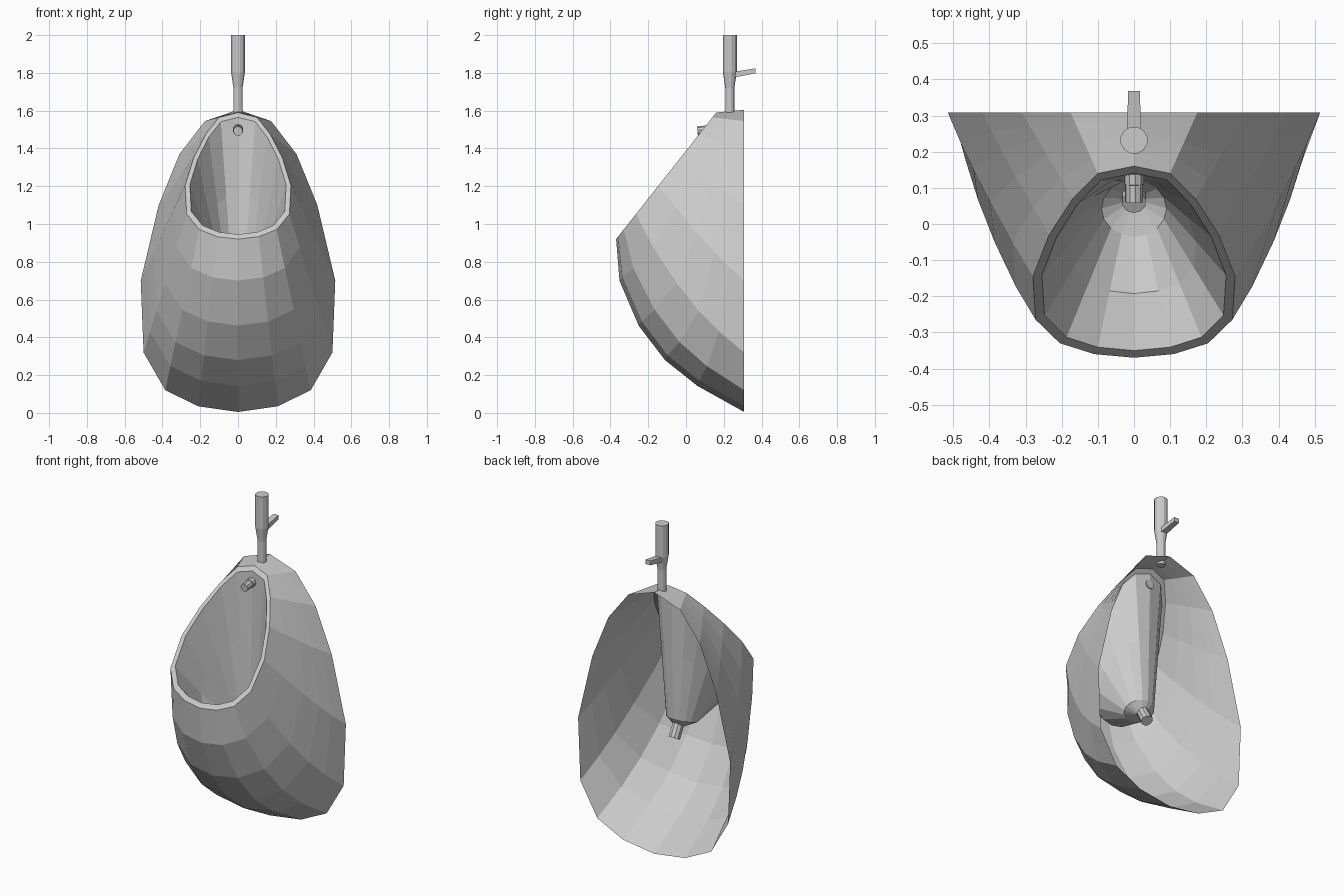
import bpy, bmesh, math
from mathutils import Vector

if "Cube" in bpy.data.objects:
    bpy.data.objects.remove(bpy.data.objects["Cube"])


def make_object(name, bm):
    bmesh.ops.recalc_face_normals(bm, faces=bm.faces)
    mesh = bpy.data.meshes.new(name)
    bm.to_mesh(mesh)
    bm.free()
    ob = bpy.data.objects.new(name, mesh)
    bpy.context.collection.objects.link(ob)
    return ob


def loft(name, rings, cap_start=False, cap_end=False):
    bm = bmesh.new()
    loops = [[bm.verts.new(p) for p in ring] for ring in rings]
    for a, b in zip(loops, loops[1:]):
        n = len(a)
        for i in range(n):
            j = (i + 1) % n
            bm.faces.new((a[i], a[j], b[j], b[i]))
    if cap_start:
        bm.faces.new(loops[0])
    if cap_end:
        bm.faces.new(loops[-1])
    return make_object(name, bm)


def closed(half):
    """Mirror a top-to-bottom half outline across x = 0."""
    return half + [Vector((-p.x, p.y, p.z)) for p in half[-2:0:-1]]


def tube(name, start, direction, stations, sides=12):
    """Turned part: stations are (distance, radius) along a straight axis."""
    axis = Vector(direction).normalized()
    u = axis.orthogonal().normalized()
    v = axis.cross(u)
    rings = []
    for d, r in stations:
        c = Vector(start) + axis * d
        rings.append([c + r * (u * math.cos(k * math.tau / sides) + v * math.sin(k * math.tau / sides))
                      for k in range(sides)])
    return loft(name, rings, True, True)


# Half outlines, top to bottom: sloping rim opening and flat wall edge
rim_xy = [(0, .16), (.10, .14), (.17, .07), (.235, -.03), (.28, -.145),
          (.272, -.265), (.205, -.33), (.11, -.36), (0, -.37)]
wall_xz = [(0, 1.605), (.175, 1.545), (.31, 1.37), (.42, 1.10), (.515, .70),
           (.50, .32), (.385, .12), (.21, .035), (0, .005)]
rim = [Vector((x, y, 1.59 + (y - .16) * 1.264)) for x, y in rim_xy]
wall = [Vector((x, .308, z)) for x, z in wall_xz]
belly = [0, 0, 0, .03, .1, .32, .7, .95, 1]

# Outer shell bulges forward towards the bottom; its back is open
steps = [(0, 0), (.24, .145), (.50, .22), (.70, .216), (.85, .145), (1, 0)]
shell = []
for t, bulge in steps:
    half = []
    for a, b, w in zip(rim, wall, belly):
        p = a.lerp(b, t)
        p.y -= bulge * w
        half.append(p)
    shell.append(closed(half))

# Flat rim and the bowl narrowing to the drain
centre = Vector((0, -.105, 1.255))
inner = []
for p in rim:
    d = p - centre
    inner.append(centre + Vector((d.x * .91, d.y * .925, d.z * .925)))
floor = []
for i in range(9):
    a = math.pi * i / 8
    y = .043 + .078 * math.cos(a)
    floor.append(Vector((.09 * math.sin(a), y, .70 + .06 * (y + .035) / .156)))
middle = []
for a, b, w in zip(inner, floor, belly):
    p = a.lerp(b, .5)
    p.z -= .08 * w
    middle.append(p)
drain = [Vector((p.x * .35, .06 + (p.y - .043) * .35, .70)) for p in floor]
loft("urinal_body", list(reversed(shell)) +
     [closed(h) for h in (inner, middle, floor, drain)], cap_end=True)

# Drain pipe under the bowl and water spout inside it
tube("drain_pipe", (0, .06, .735), (0, .5, -.9), [(0, .034), (.11, .034)], 10)
tube("spout", (0, .14, 1.50), (0, -1, -.1), [(0, .028), (.03, .028), (.031, .025), (.08, .025)], 10)

# Flush valve
tube("flush_pipe", (0, .232, 1.58), (0, 0, 1),
     [(0, .025), (.14, .025), (.225, .038), (.42, .038)])

# Handle
handle = []
for y, z, w, h in ((.25, 1.79, .020, .015), (.368, 1.811, .016, .013)):
    handle.append([Vector((sx * w, y, z + sz * h))
                   for sx, sz in ((-1, -1), (1, -1), (1, 1), (-1, 1))])
loft("flush_handle", handle, True, True)
